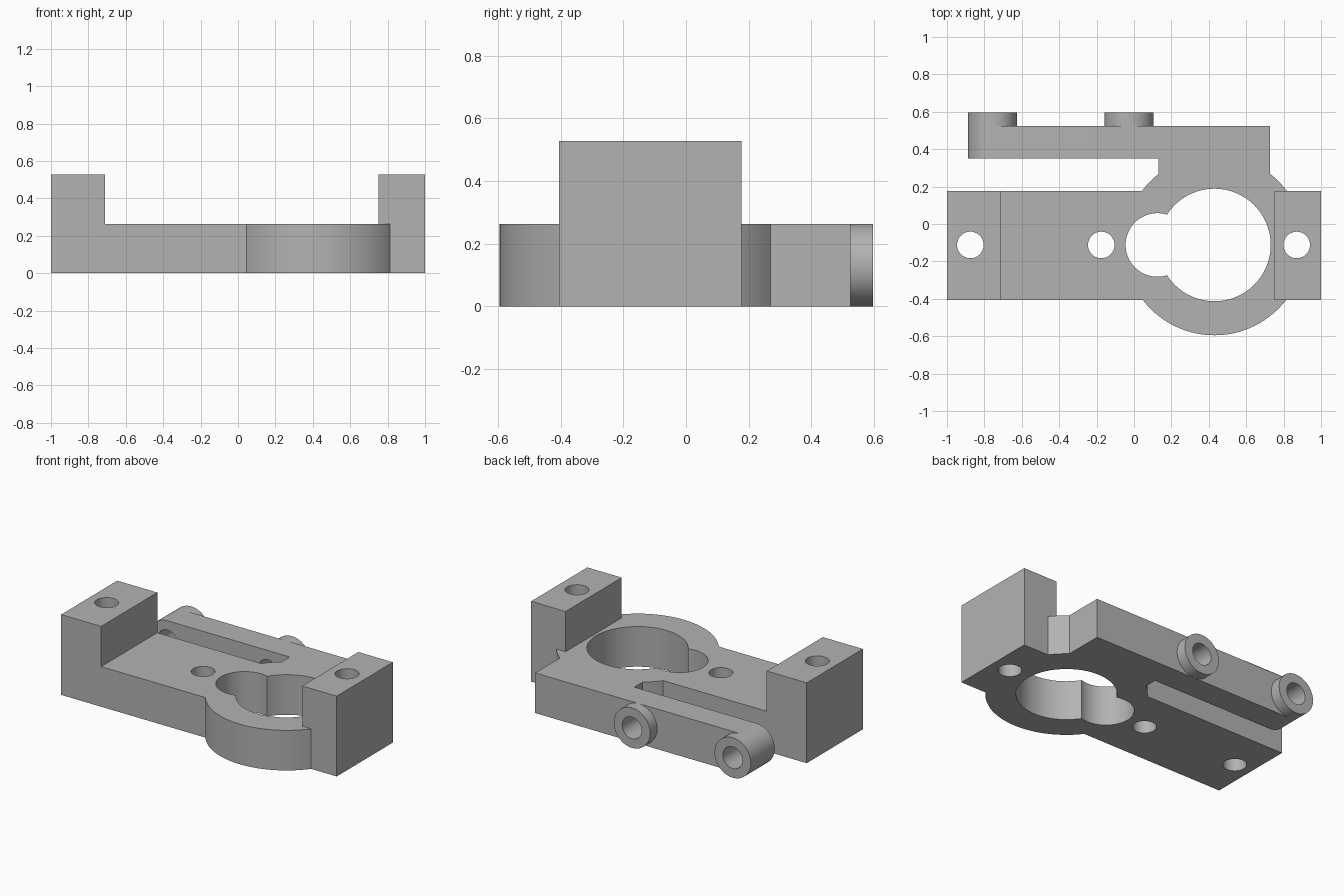
import bpy, bmesh, math
from mathutils import Matrix

if "Cube" in bpy.data.objects:
    bpy.data.objects.remove(bpy.data.objects["Cube"])

H = 0.263            # plate thickness
TOP = 0.527          # height of the end blocks
Y0, Y1 = -0.405, 0.177
AXIS_Y = -0.112      # line of the bores and screw holes
RING_X, RING_R = 0.43, 0.483
BOSS_R = H / 2
HOLE_R = 0.071

grey = bpy.data.materials.new("plain grey")
grey.use_nodes = True
grey.diffuse_color = (0.45, 0.45, 0.45, 1)
grey.node_tree.nodes["Principled BSDF"].inputs["Base Color"].default_value = grey.diffuse_color


def link(name, bm):
    bmesh.ops.recalc_face_normals(bm, faces=bm.faces)
    mesh = bpy.data.meshes.new(name)
    bm.to_mesh(mesh)
    bm.free()
    mesh.materials.append(grey)
    obj = bpy.data.objects.new(name, mesh)
    bpy.context.collection.objects.link(obj)
    return obj


def extrude(name, points, vector):
    """Closed prism from a planar outline."""
    bm = bmesh.new()
    face = bm.faces.new([bm.verts.new(p) for p in points])
    new = bmesh.ops.extrude_face_region(bm, geom=[face])["geom"]
    bmesh.ops.translate(bm, vec=vector, verts=[g for g in new if isinstance(g, bmesh.types.BMVert)])
    return link(name, bm)


def box(name, x0, x1, y0, y1, z0, z1):
    return extrude(name, [(x0, y0, z0), (x1, y0, z0), (x1, y1, z0), (x0, y1, z0)], (0, 0, z1 - z0))


def cylinder(name, centre, radius, depth, along_y=False, sides=64):
    bm = bmesh.new()
    turn = Matrix.Rotation(math.pi / 2, 4, "X") if along_y else Matrix()
    bmesh.ops.create_cone(bm, cap_ends=True, segments=sides, radius1=radius, radius2=radius,
                          depth=depth, matrix=Matrix.Translation(centre) @ turn)
    return link(name, bm)


def combine(target, other, operation):
    mod = target.modifiers.new(operation.title(), "BOOLEAN")
    mod.operation, mod.solver, mod.object = operation, "EXACT", other
    bpy.context.view_layer.objects.active = target
    bpy.ops.object.modifier_apply(modifier=mod.name)
    bpy.data.objects.remove(other)


# Base plate, bearing ring and the web to the side arm
bracket = box("bracket", -1, 1, Y0, Y1, 0, H)
combine(bracket, cylinder("ring", (RING_X, AXIS_Y, H / 2), RING_R, H, sides=96), "UNION")
combine(bracket, box("web", 0.13, 0.727, 0, 0.45, 0, H), "UNION")

# Raised end blocks
for x0, x1 in ((-1, -0.71), (0.75, 1)):
    combine(bracket, box("end_block", x0, x1, Y0, Y1, 0, TOP), "UNION")

# Side arm with a rounded end
bosses = (-0.757, -0.026)
arc = [math.pi / 2 + math.pi * i / 32 for i in range(33)]
outline = [(bosses[0] + BOSS_R * math.cos(a), 0.35, BOSS_R + BOSS_R * math.sin(a)) for a in arc]
arm = extrude("side_arm", outline + [(0.727, 0.35, 0), (0.727, 0.35, H)], (0, 0.175, 0))
combine(bracket, arm, "UNION")

# Bosses on the arm, each drilled through
for x in bosses:
    combine(bracket, cylinder("boss", (x, 0.52, BOSS_R), BOSS_R, 0.154, True), "UNION")
for x in bosses:
    combine(bracket, cylinder("boss_hole", (x, 0.5, BOSS_R), HOLE_R, 0.4, True), "DIFFERENCE")

# Keyhole bore and vertical screw holes
for x, radius in ((RING_X, 0.301), (0.125, 0.17), (-0.875, HOLE_R), (-0.175, HOLE_R), (0.87, HOLE_R)):
    combine(bracket, cylinder("bore", (x, AXIS_Y, 0.3), radius, 1), "DIFFERENCE")

bpy.ops.object.select_all(action="DESELECT")
bracket.select_set(True)
bpy.context.view_layer.objects.active = bracket
bpy.ops.object.shade_smooth_by_angle(angle=math.radians(30))
